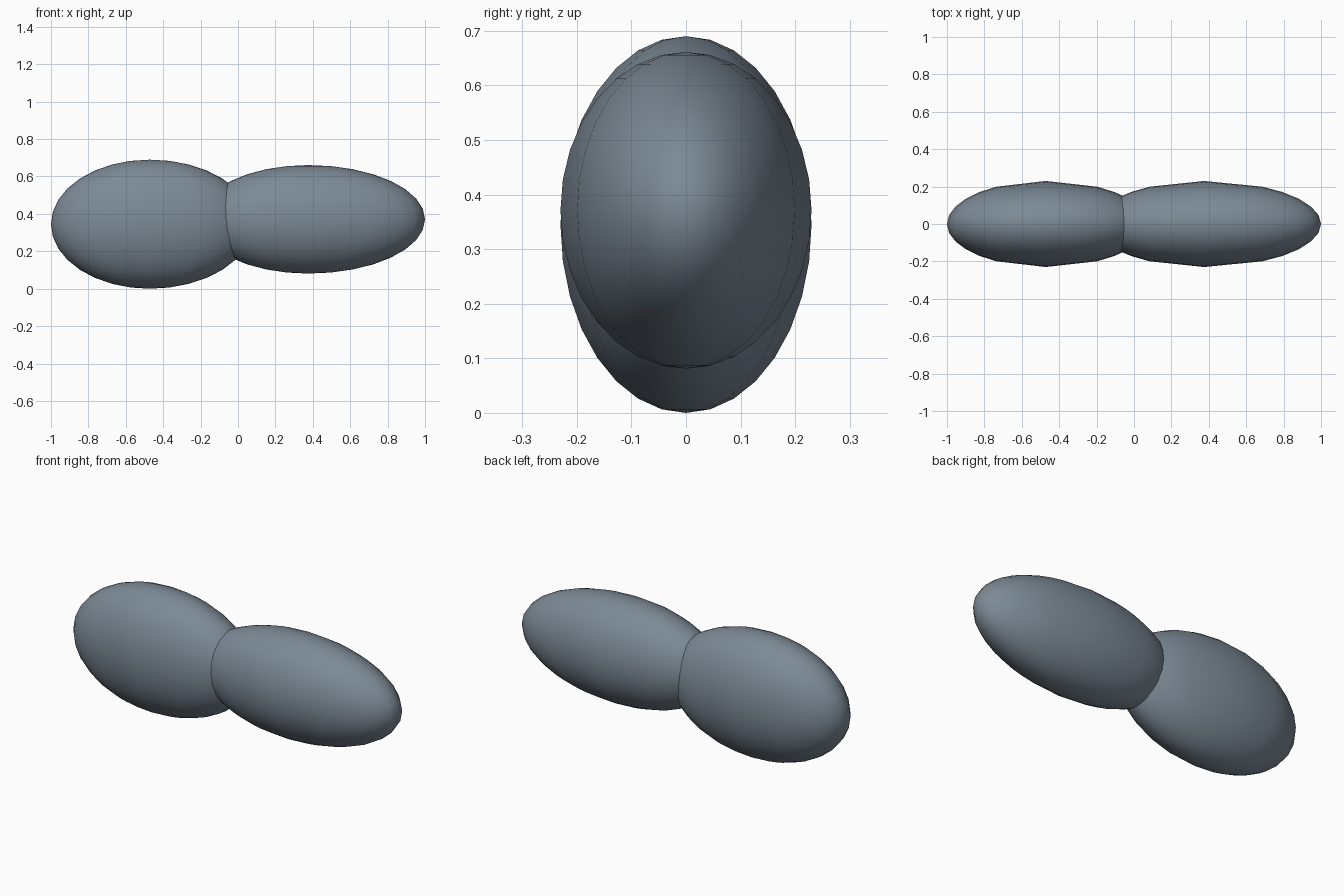
import bpy, bmesh, math

if "Cube" in bpy.data.objects:
    bpy.data.objects.remove(bpy.data.objects["Cube"])

# Meridian angles of a quarter turn: fine at the tips, coarse at the flanks
ANGLES = [0, 12, 24, 36, 48, 60, 90]

mat = bpy.data.materials.new("slate_grey")
mat.diffuse_color = (0.20, 0.25, 0.30, 1)
mat.use_nodes = True
mat.node_tree.nodes["Principled BSDF"].inputs["Base Color"].default_value = mat.diffuse_color

def pod(name, cx, left, right, cz, half_y, half_z):
    """Smooth egg-like lobe with separate left and right half lengths."""
    bm = bmesh.new()
    bmesh.ops.create_uvsphere(bm, u_segments=24, v_segments=16, radius=1)
    for v in bm.verts:
        r = math.hypot(v.co.x, v.co.y)
        a = math.degrees(math.atan2(abs(v.co.y), abs(v.co.x))) if r > 1e-4 else 90
        a = math.radians(ANGLES[round(a / 15)])
        x = math.copysign(r * math.cos(a), v.co.x)
        y = math.copysign(r * math.sin(a), v.co.y)
        v.co.x = cx + x * (right if x > 0 else left)
        v.co.y = y * half_y
        v.co.z = cz + v.co.z * half_z
    for f in bm.faces:
        f.smooth = True
    me = bpy.data.meshes.new(name)
    bm.to_mesh(me)
    bm.free()
    me.materials.append(mat)
    ob = bpy.data.objects.new(name, me)
    bpy.context.collection.objects.link(ob)
    return ob

# Taller, shorter lobe on the left
pod("left_lobe", -0.472, 0.528, 0.55, 0.345, 0.23, 0.345)
# Slimmer, longer lobe on the right
pod("right_lobe", 0.375, 0.585, 0.625, 0.371, 0.23, 0.29)
